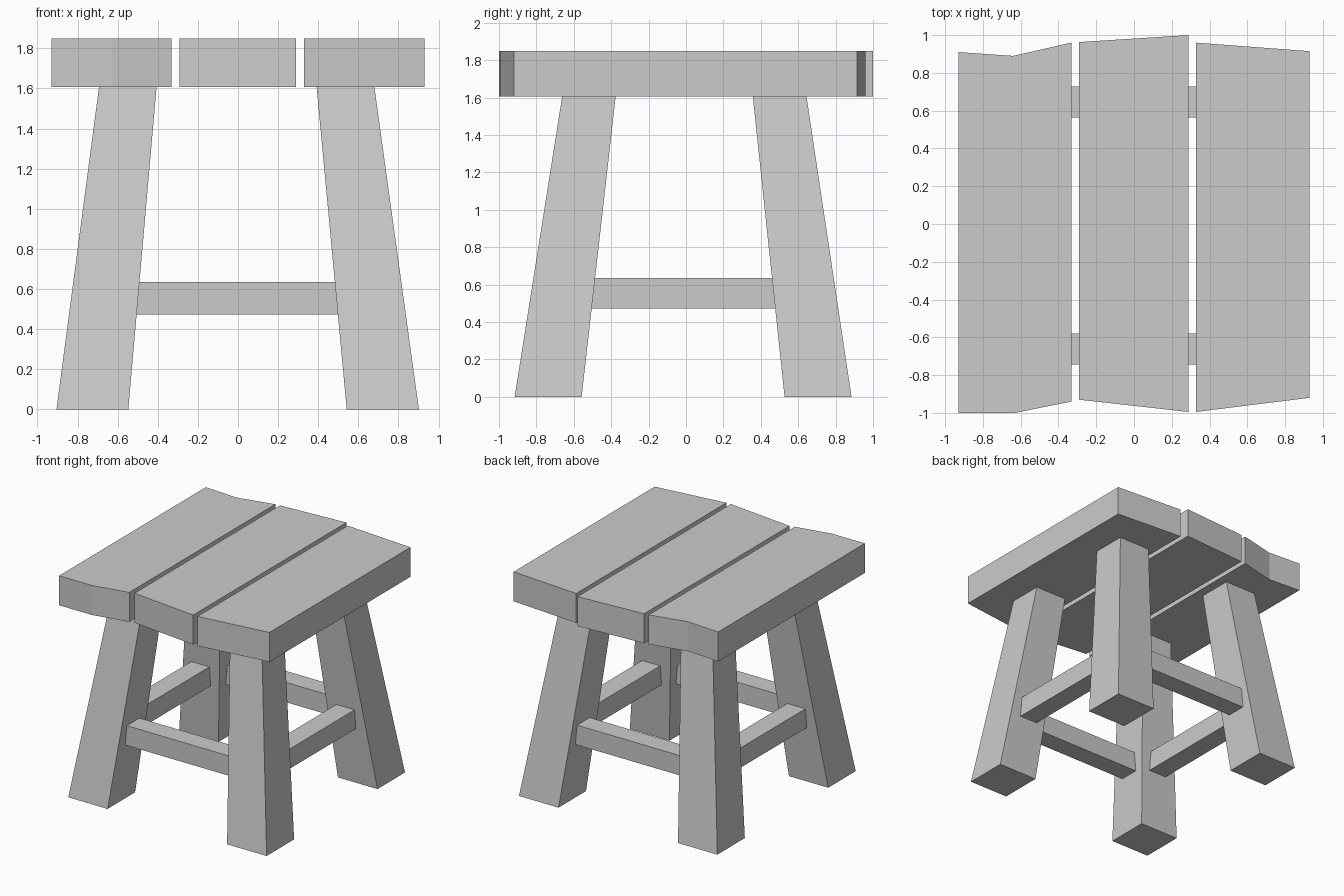
import bpy

if "Cube" in bpy.data.objects:
    bpy.data.objects.remove(bpy.data.objects["Cube"])

SEAT_BOTTOM, SEAT_TOP = 1.607, 1.85
RAIL_Z = (0.472, 0.635)


def loft(name, lower, z0, upper, z1):
    """Solid between two counter-clockwise outlines at heights z0 and z1."""
    n = len(lower)
    verts = [(x, y, z0) for x, y in lower] + [(x, y, z1) for x, y in upper]
    faces = [tuple(reversed(range(n))), tuple(range(n, 2 * n))]
    faces += [(i, (i + 1) % n, n + (i + 1) % n, n + i) for i in range(n)]
    mesh = bpy.data.meshes.new(name)
    mesh.from_pydata(verts, [], faces)
    obj = bpy.data.objects.new(name, mesh)
    bpy.context.collection.objects.link(obj)
    return obj


def rect(xs, ys):
    (x0, x1), (y0, y1) = sorted(xs), sorted(ys)
    return [(x0, y0), (x1, y0), (x1, y1), (x0, y1)]


def at(span, z):
    """Leg extent at height z, from its (floor, seat) extents."""
    t = z / SEAT_BOTTOM
    return [a + (b - a) * t for a, b in zip(*span)]


# Seat: three rough-cut planks
planks = {
    "seat_plank_left": [(-0.93, -1.0), (-0.63, -1.0), (-0.332, -0.94),
                        (-0.332, 0.96), (-0.64, 0.89), (-0.93, 0.91)],
    "seat_plank_middle": [(-0.292, -0.93), (0.288, -0.995), (0.288, 1.0), (-0.292, 0.963)],
    "seat_plank_right": [(0.328, -0.995), (0.93, -0.92), (0.93, 0.915), (0.328, 0.96)],
}
for name, outline in planks.items():
    loft(name, outline, SEAT_BOTTOM, outline, SEAT_TOP)

# Leg extents (floor, seat) on each axis
leg_x = {"left": ((-0.905, -0.547), (-0.693, -0.406)),
         "right": ((0.542, 0.902), (0.392, 0.68))}
leg_y = {"front": ((-0.916, -0.558), (-0.662, -0.376)),
         "back": ((0.527, 0.885), (0.357, 0.644))}

# Four splayed, tapering legs
for fb, ys in leg_y.items():
    for lr, xs in leg_x.items():
        loft(f"{fb}_{lr}_leg", rect(xs[0], ys[0]), 0, rect(xs[1], ys[1]), SEAT_BOTTOM)

# Stretchers, with ends cut to the slope of the legs
x_gap = [(at(leg_x["left"], z)[1], at(leg_x["right"], z)[0]) for z in RAIL_Z]
y_gap = [(at(leg_y["front"], z)[1], at(leg_y["back"], z)[0]) for z in RAIL_Z]
for name, ys in {"front": (-0.745, -0.58), "back": (0.563, 0.728)}.items():
    loft(f"{name}_stretcher", rect(x_gap[0], ys), RAIL_Z[0], rect(x_gap[1], ys), RAIL_Z[1])
for name, xs in {"left": (-0.747, -0.582), "right": (0.575, 0.74)}.items():
    loft(f"{name}_stretcher", rect(xs, y_gap[0]), RAIL_Z[0], rect(xs, y_gap[1]), RAIL_Z[1])
